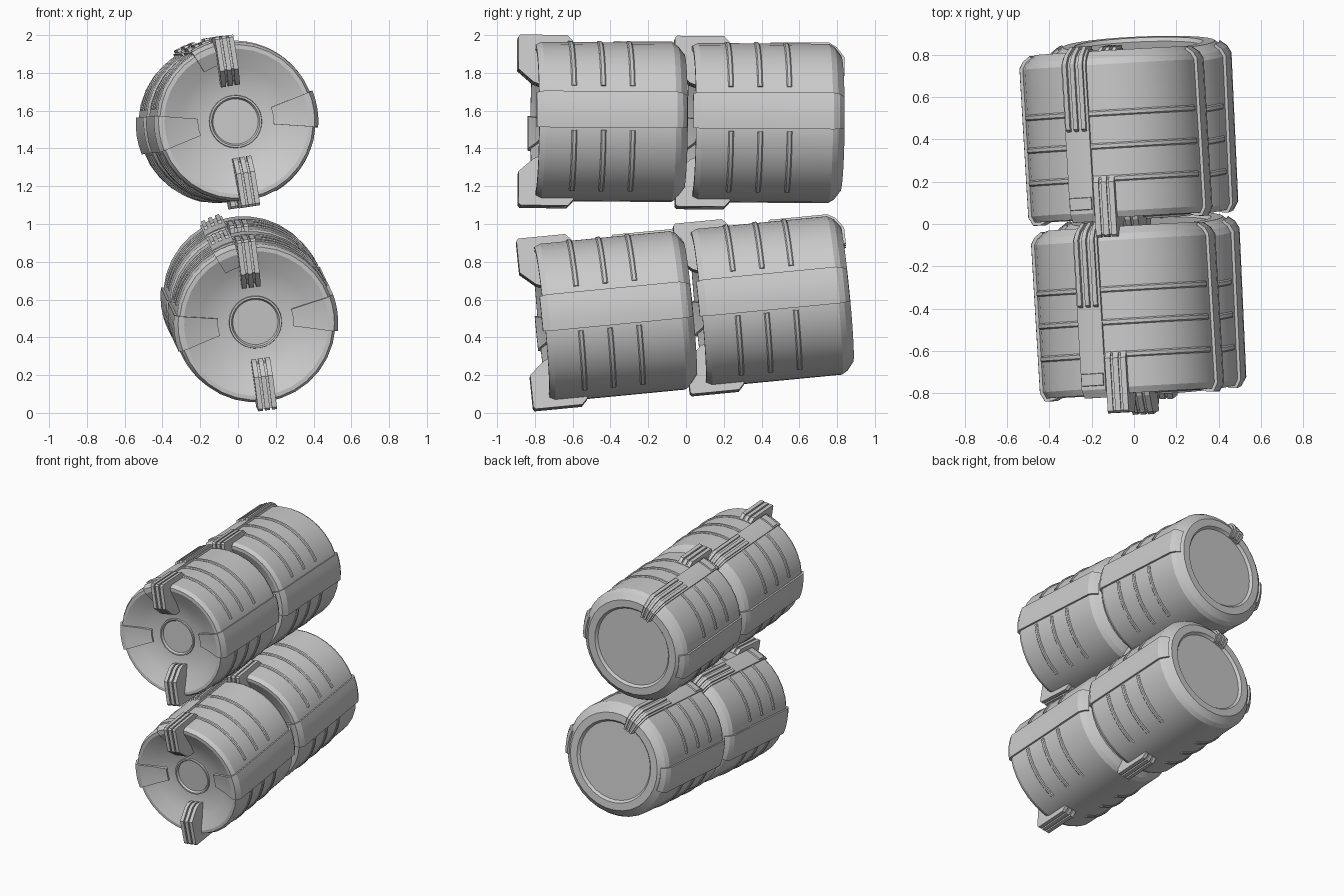
import bpy, bmesh
from math import radians, sin, cos
from mathutils import Matrix, Vector

if "Cube" in bpy.data.objects:
    bpy.data.objects.remove(bpy.data.objects["Cube"])

SEG = 32


def finish(bm, name):
    bmesh.ops.remove_doubles(bm, verts=bm.verts, dist=1e-5)
    bmesh.ops.recalc_face_normals(bm, faces=bm.faces)
    me = bpy.data.meshes.new(name)
    bm.to_mesh(me)
    bm.free()
    return me


def lathe(bm, profile):
    """Full revolve of an open (radius, y) profile about the y axis."""
    rings = [[bm.verts.new((r * cos(radians(360 * i / SEG)), y, r * sin(radians(360 * i / SEG))))
              for i in range(SEG)] for r, y in profile]
    for a, b in zip(rings, rings[1:]):
        for i in range(SEG):
            j = (i + 1) % SEG
            bm.faces.new((a[i], a[j], b[j], b[i]))
    bm.faces.new(rings[0])
    bm.faces.new(rings[-1])


def sweep(bm, section, a0, a1, step=6):
    """Closed (radius, y) section swept from angle a0 to a1 (degrees), capped."""
    n = max(1, round((a1 - a0) / step))
    rings = []
    for k in range(n + 1):
        a = radians(a0 + (a1 - a0) * k / n)
        rings.append([bm.verts.new((r * cos(a), y, r * sin(a))) for r, y in section])
    m = len(section)
    for p, q in zip(rings, rings[1:]):
        for i in range(m):
            j = (i + 1) % m
            bm.faces.new((p[i], p[j], q[j], q[i]))
    bm.faces.new(rings[0])
    bm.faces.new(rings[-1])


def plate(bm, outline, x0, x1, flip):
    """Closed (y, z) outline extruded across x."""
    a = [bm.verts.new((x0, y, z * flip)) for y, z in outline]
    b = [bm.verts.new((x1, y, z * flip)) for y, z in outline]
    for i in range(len(a)):
        j = (i + 1) % len(a)
        bm.faces.new((a[i], a[j], b[j], b[i]))
    bm.faces.new(a)
    bm.faces.new(b)


# canister shell: dished front with a centre cap, chamfered back with a recessed disc
bm = bmesh.new()
lathe(bm, [(.12, .085), (.128, .07), (.138, .07), (.14, .082), (.21, .075), (.29, .045),
           (.385, 0), (.407, 0), (.422, .03), (.422, .725), (.405, .755), (.36, .79),
           (.305, .79), (.29, .772)])
body = finish(bm, "body")

# side panels wrapping front to back
bm = bmesh.new()
side = [(.2, .055), (.29, .028), (.382, -.014), (.414, -.014), (.436, .025), (.436, .73),
        (.418, .762), (.385, .787), (.37, .765), (.405, .71), (.405, .04), (.39, .02), (.3, .06), (.21, .09)]
for mid in (0, 180):
    sweep(bm, side, mid - 13, mid + 13)
panels = finish(bm, "side_panels")

# raised hoops between the panels
bm = bmesh.new()
for y in (.185, .34, .495):
    hoop = [(.41, y - .014), (.423, y - .014), (.429, y - .008), (.429, y + .008), (.423, y + .014), (.41, y + .014)]
    for a0, a1 in ((18, 162), (195, 248), (292, 345)):
        sweep(bm, hoop, a0, a1)
hoops = finish(bm, "hoops")

# narrow strap beside the top bracket
bm = bmesh.new()
strap = [(.31, .02), (.382, -.014), (.414, -.014), (.436, .025), (.436, .73), (.415, .766),
         (.365, .802), (.29, .802), (.29, .775), (.35, .775), (.405, .715), (.405, .04), (.39, .02), (.32, .05)]
sweep(bm, strap, 97.5, 114)
sweep(bm, [(.42, .04), (.446, .045), (.446, .1), (.42, .105)], 98.5, 113)
straps = finish(bm, "strap")

# three ribs curling over the back end of the strap
bm = bmesh.new()
rib = [(.43, .41), (.45, .425), (.45, .735), (.425, .775), (.37, .815), (.28, .815),
       (.28, .79), (.36, .79), (.43, .72)]
for mid in (100.5, 105.7, 110.9):
    sweep(bm, rib, mid - 1.4, mid + 1.4)
ribs = finish(bm, "strap_ribs")

# top and bottom brackets: a core sandwiched in three plates
bm = bmesh.new()
outer = [(-.09, .275), (-.09, .445), (-.08, .457), (.17, .457), (.2, .425), (.2, .39),
         (.1, .37), (.1, .2), (.03, .19), (-.01, .205)]
core = [(-.078, .28), (-.078, .445), (.165, .445), (.19, .42), (.19, .39), (.1, .36), (.1, .21), (0, .215)]
for flip in (1, -1):
    plate(bm, core, -.05, .05, flip)
    for x in (-.037, 0, .037):
        plate(bm, outer, x - .013, x + .013, flip)
brackets = finish(bm, "brackets")

parts = (body, panels, hoops, straps, ribs, brackets)

# place two rows of two canisters: (front centre, step to next, pitch, roll, yaw)
rows = {
    "upper": ((-.008, -.80, 1.543), (-.055, .83, -.006), -.4, -9, 3.4),
    "lower": ((.096, -.765, .473), (-.038, .83, .079), 5.5, -7.5, 2.6),
}
for row, (start, step, pitch, roll, yaw) in rows.items():
    turn = (Matrix.Rotation(radians(yaw), 4, 'Z') @ Matrix.Rotation(radians(pitch), 4, 'X')
            @ Matrix.Rotation(radians(roll), 4, 'Y'))
    for k, place in enumerate(("front", "back")):
        where = Matrix.Translation(Vector(start) + k * Vector(step)) @ turn
        for me in parts:
            ob = bpy.data.objects.new(f"{row}_{place}_canister_{me.name}", me)
            bpy.context.collection.objects.link(ob)
            ob.matrix_world = where

# smooth the round surfaces, keep hard edges
for me in parts:
    ob = next(o for o in bpy.data.objects if o.data == me)
    bpy.ops.object.select_all(action='DESELECT')
    ob.select_set(True)
    bpy.context.view_layer.objects.active = ob
    bpy.ops.object.shade_smooth_by_angle(angle=radians(20))
